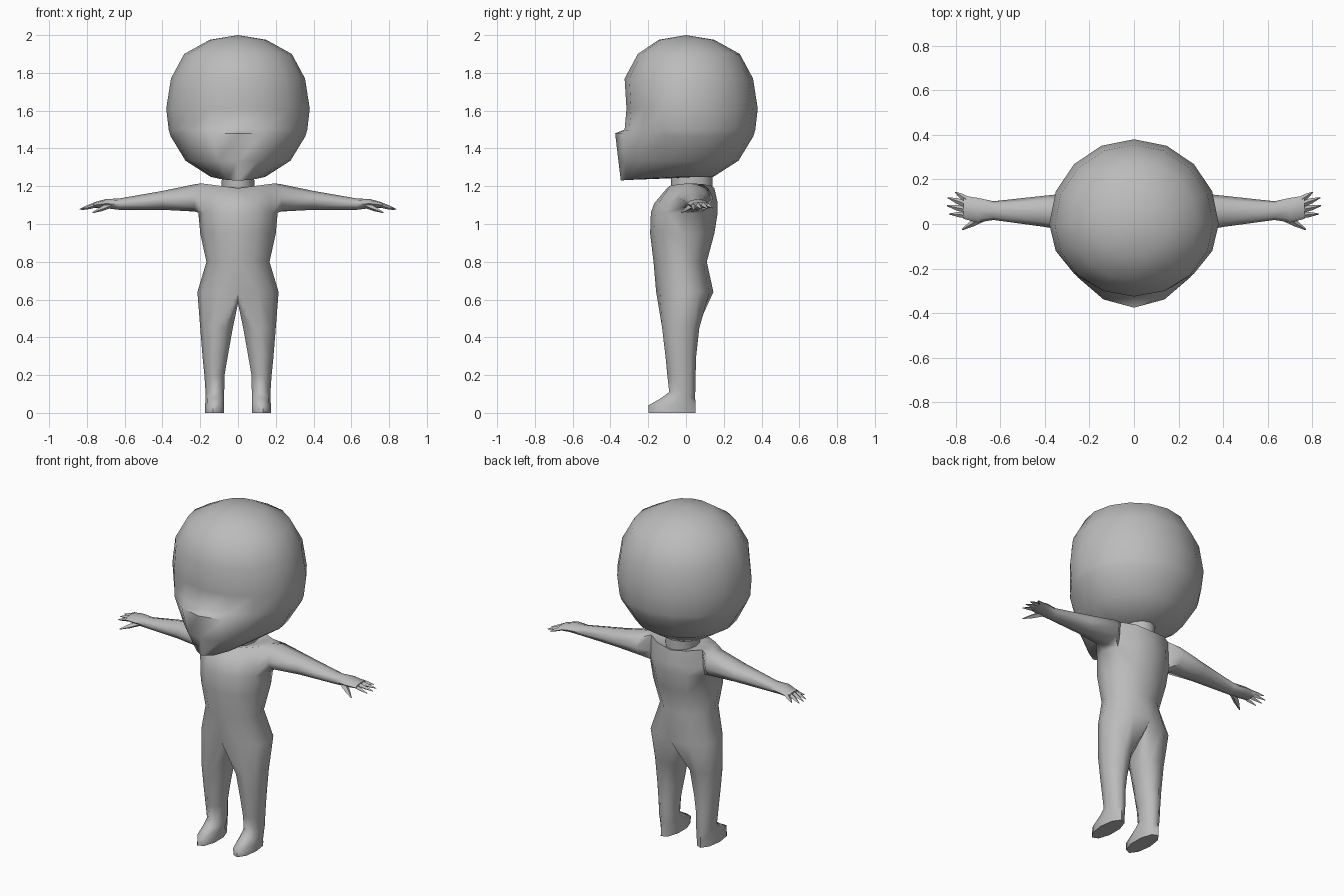
import bpy, bmesh, math
from mathutils import Vector

if "Cube" in bpy.data.objects:
    bpy.data.objects.remove(bpy.data.objects["Cube"])

grey = bpy.data.materials.new("plain_grey")
grey.diffuse_color = (0.5, 0.5, 0.5, 1)
grey.use_nodes = True
grey.node_tree.nodes["Principled BSDF"].inputs["Base Color"].default_value = grey.diffuse_color


def finish(name, bm, angle):
    bmesh.ops.recalc_face_normals(bm, faces=bm.faces)
    mesh = bpy.data.meshes.new(name)
    bm.to_mesh(mesh)
    bm.free()
    mesh.materials.append(grey)
    ob = bpy.data.objects.new(name, mesh)
    bpy.context.collection.objects.link(ob)
    bpy.ops.object.select_all(action='DESELECT')
    ob.select_set(True)
    bpy.context.view_layer.objects.active = ob
    bpy.ops.object.shade_smooth_by_angle(angle=math.radians(angle))


def bridge(bm, a, b, closed=True, skip=()):
    n = len(a)
    for i in range(n if closed else n - 1):
        if i not in skip:
            j = (i + 1) % n
            bm.faces.new((a[i], a[j], b[j], b[i]))


# Head: round skull whose front half is flattened, then pushed out at the jaw
bm = bmesh.new()
# height, radius, front depth, front sharpness, extra drop at the chin
skull = [(1.975, .15, .145, 1, 0), (1.90, .285, .255, 1, 0),
         (1.77, .355, .325, 1, 0), (1.61, .38, .315, 1, 0),
         (1.50, .367, .325, 1, 0), (1.465, .357, .375, 1.3, -.015),
         (1.335, .278, .358, 1.2, 0), (1.25, .145, .345, 1.2, .02)]
rings = []
for z, r, front, power, drop in skull:
    ring = []
    for i in range(16):
        a = i * math.tau / 16
        c = math.cos(a)
        y = r * c if c > 0 else -front * abs(c) ** power
        ring.append(bm.verts.new((r * math.sin(a), y, z - drop * max(0, -c) ** 2)))
    rings.append(ring)
for a, b in zip(rings, rings[1:]):
    bridge(bm, a, b)
top = bm.verts.new((0, 0, 2))
for i in range(16):
    bm.faces.new((top, rings[0][i], rings[0][(i + 1) % 16]))
bm.faces.new(rings[-1])
finish("head", bm, 62)

# Body: one half is built from open rings and then mirrored
bm = bmesh.new()
# height, half width, front, back, rise at the side
torso = [(1.28, .085, -.08, .14, 0), (1.19, .087, -.08, .14, 0),
         (1.19, .195, -.10, .15, .025), (1.11, .20, -.168, .168, 0),
         (1.06, .21, -.186, .168, 0), (.95, .20, -.19, .15, 0),
         (.80, .167, -.172, .11, 0), (.64, .215, -.158, .145, 0)]
rings = []
for z, w, f, b, rise in torso:
    ring = []
    for i in range(7):
        a = math.radians(30 * i)
        x = 0 if i in (0, 6) else w * math.sin(a)
        y = (f + b) / 2 - (b - f) / 2 * math.cos(a)
        ring.append(bm.verts.new((x, y, z + rise * math.sin(a))))
    rings.append(ring)
for k in range(len(rings) - 1):
    # leave the arm hole open beside the shoulder
    bridge(bm, rings[k], rings[k + 1], False, (2, 3) if k in (2, 3) else ())

# Leg and foot: height, inner x, outer x, front, back
leg = [(.45, .022, .20, -.128, .072), (.30, .05, .188, -.11, .055),
       (.20, .068, .178, -.10, .052), (.11, .07, .172, -.09, .05),
       (.08, .07, .172, -.13, .05), (.04, .07, .174, -.20, .052),
       (.0, .072, .174, -.20, .053)]
prev = rings[-1] + [bm.verts.new((0, .06, .58)), bm.verts.new((0, -.07, .58))]
for z, xi, xo, f, b in leg:
    ring = []
    for i in range(9):
        a = math.radians(40 * i - 30)
        ring.append(bm.verts.new(((xi + xo) / 2 + (xo - xi) / 2 * math.sin(a),
                                  (f + b) / 2 - (b - f) / 2 * math.cos(a), z)))
    # the edge across the crotch stays on the mirror plane
    bridge(bm, prev, ring, True)
    prev = ring
bm.faces.new(prev)

# Arm and palm: x, centre y, centre z, radius y, radius z
arm = [(.23, .05, 1.138, .095, .072), (.40, .057, 1.125, .07, .05),
       (.63, .06, 1.105, .042, .03), (.70, .062, 1.108, .055, .024),
       (.765, .075, 1.10, .052, .014)]
c, b, a = rings[2], rings[3], rings[4]
prev = [c[2], c[3], c[4], b[4], a[4], a[3], a[2], b[2]]
for x, cy, cz, ry, rz in arm:
    ring = []
    for i in range(8):
        t = math.radians(45 * (i + 1))
        ring.append(bm.verts.new((x, cy - ry * math.cos(t), cz + rz * math.sin(t))))
    bridge(bm, prev, ring)
    prev = ring
bm.faces.new(prev)
loose = [v for v in bm.verts if not v.link_faces]
bmesh.ops.delete(bm, geom=loose, context='VERTS')

# Fingers and thumb: tapered four-sided spikes, base to tip
digits = [((.75, .11, 1.102), (.802, .143, 1.085), .015),
          ((.755, .09, 1.102), (.835, .118, 1.08), .016),
          ((.755, .065, 1.102), (.838, .082, 1.078), .016),
          ((.75, .04, 1.10), (.828, .045, 1.075), .015),
          ((.68, .03, 1.098), (.77, -.025, 1.06), .02)]
for base, tip, r in digits:
    base, tip = Vector(base), Vector(tip)
    d = (tip - base).normalized()
    side = d.cross(Vector((0, 0, 1))).normalized()
    up = side.cross(d)
    loops = []
    for t, s in ((0, 1), (.5, .75), (1, .15)):
        p = base.lerp(tip, t)
        loops.append([bm.verts.new(p + o * r * s) for o in (side, up * .8, -side, -up * .8)])
    bridge(bm, loops[0], loops[1])
    bridge(bm, loops[1], loops[2])
    bm.faces.new(loops[0])
    bm.faces.new(loops[2])

bmesh.ops.mirror(bm, geom=bm.verts[:] + bm.edges[:] + bm.faces[:],
                 axis='X', merge_dist=.0005)
finish("body", bm, 70)
